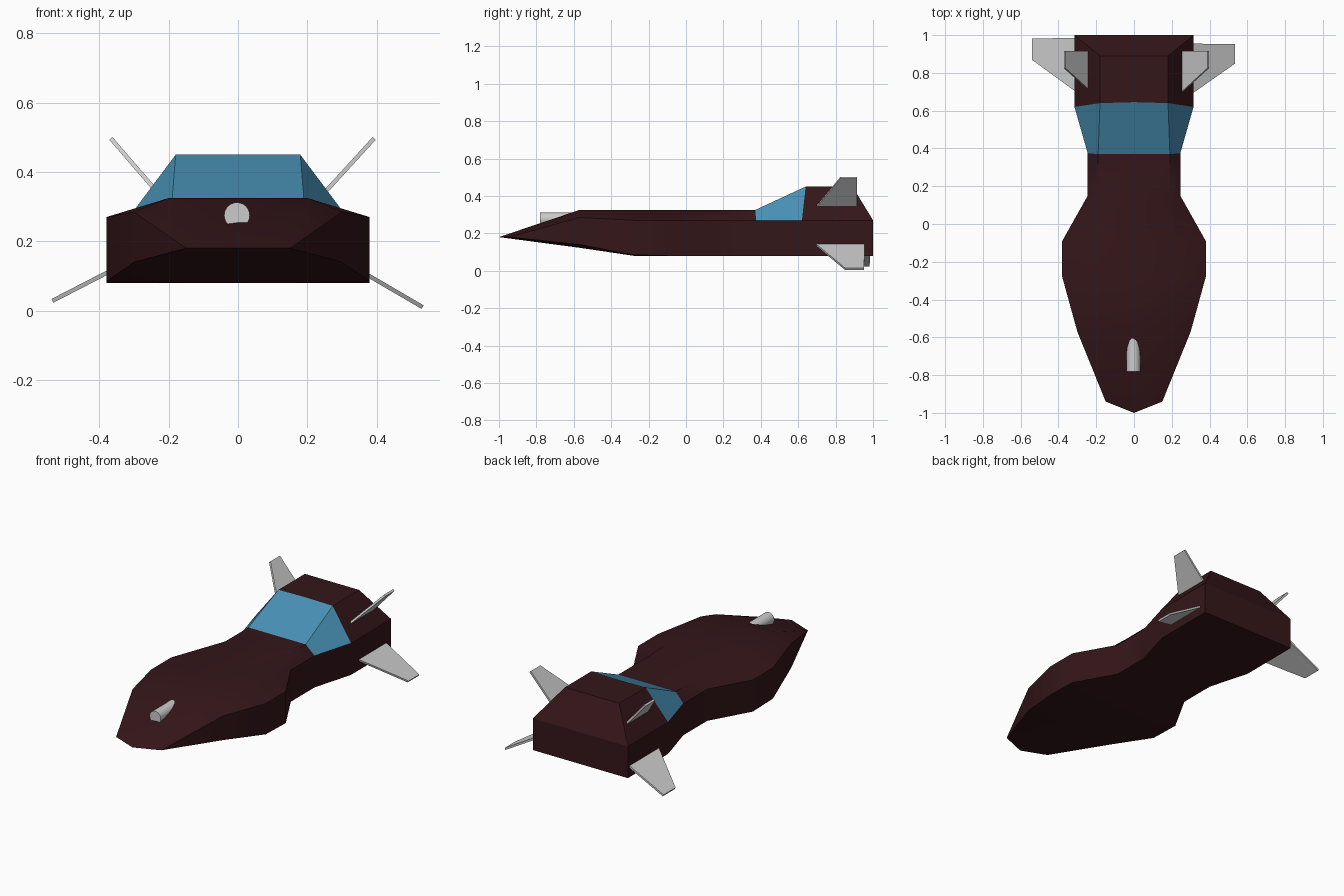
import bpy, bmesh, math
from mathutils import Vector

if "Cube" in bpy.data.objects:
    bpy.data.objects.remove(bpy.data.objects["Cube"])


def material(name, color):
    m = bpy.data.materials.new(name)
    m.diffuse_color = (*color, 1)
    m.use_nodes = True
    m.node_tree.nodes["Principled BSDF"].inputs["Base Color"].default_value = m.diffuse_color
    return m


def add_object(name, bm, mat=None, smooth=False):
    bmesh.ops.remove_doubles(bm, verts=bm.verts, dist=1e-4)
    bmesh.ops.recalc_face_normals(bm, faces=bm.faces)
    me = bpy.data.meshes.new(name)
    bm.to_mesh(me)
    bm.free()
    ob = bpy.data.objects.new(name, me)
    bpy.context.collection.objects.link(ob)
    if mat:
        me.materials.append(mat)
    if smooth:
        bpy.ops.object.select_all(action='DESELECT')
        ob.select_set(True)
        bpy.context.view_layer.objects.active = ob
        bpy.ops.object.shade_smooth_by_angle(angle=math.radians(30))
    return ob


# Hull stations: y centre, y top edge, y side, top half width, top z,
# side half width, shoulder z, side bottom z, belly z
STATIONS = [
    (-1.00, -0.94, -0.94, 0.15, 0.18, 0.15, 0.18, 0.18, 0.18),
    (-0.57, -0.57, -0.57, 0.20, 0.325, 0.30, 0.285, 0.14, 0.123),
    (-0.28, -0.28, -0.28, 0.20, 0.325, 0.38, 0.27, 0.085, 0.08),
    (-0.09, -0.09, -0.09, 0.20, 0.325, 0.38, 0.27, 0.08, 0.08),
    (0.15, 0.15, 0.15, 0.19, 0.325, 0.245, 0.27, 0.08, 0.08),
    (0.37, 0.37, 0.375, 0.19, 0.325, 0.245, 0.27, 0.08, 0.08),
    (0.645, 0.64, 0.62, 0.18, 0.45, 0.315, 0.27, 0.08, 0.08),
    (0.89, 0.89, 0.89, 0.18, 0.45, 0.315, 0.27, 0.08, 0.08),
    (1.00, 1.00, 1.00, 0.315, 0.27, 0.315, 0.27, 0.08, 0.08),
]
GLASS_SEGMENT = 5


def ring(s):
    yc, yt, ys, wt, zt, ws, zs, zb, zc = s
    half = [(wt, yt, zt), (ws, ys, zs), (ws, ys, zb), (0.15, yt, zc)]
    left = [(-x, y, z) for x, y, z in reversed(half)]
    return [(0, yc, zt)] + half + [(0, yc, zc)] + left


def loft(name, mat, keep, cap):
    bm = bmesh.new()
    rows = [[bm.verts.new(p) for p in ring(s)] for s in STATIONS]
    n = len(rows[0])
    for i in range(len(rows) - 1):
        for j in range(n):
            if keep(i, j):
                k = (j + 1) % n
                bm.faces.new((rows[i][j], rows[i][k], rows[i + 1][k], rows[i + 1][j]))
    if cap:
        bm.faces.new(rows[-1])
    bmesh.ops.dissolve_degenerate(bm, edges=bm.edges, dist=1e-4)
    bmesh.ops.delete(bm, geom=[v for v in bm.verts if not v.link_faces], context='VERTS')
    return add_object(name, bm, mat, True)


def is_glass(i, j):
    return i == GLASS_SEGMENT and j in (0, 1, 8, 9)


# Hull and canopy share one set of stations
loft("hull", material("dark_red", (0.035, 0.008, 0.010)),
     lambda i, j: not is_glass(i, j), True)
loft("canopy", material("blue_glass", (0.065, 0.28, 0.46)), is_glass, False)


# Tail fins: tapered thin plates
def fin(name, root, tip, root_y, tip_y, thick=0.012):
    bm = bmesh.new()
    d = Vector((tip[0] - root[0], 0, tip[1] - root[1])).normalized()
    normal = Vector((-d.z, 0, d.x)) * thick / 2
    outline = [(root, root_y[0]), (tip, tip_y[0]), (tip, tip_y[1]), (root, root_y[1])]
    sides = []
    for sign in (1, -1):
        sides.append([bm.verts.new(Vector((p[0], y, p[1])) + normal * sign)
                      for p, y in outline])
    bm.faces.new(sides[0])
    bm.faces.new(sides[1][::-1])
    for j in range(4):
        k = (j + 1) % 4
        bm.faces.new((sides[0][j], sides[1][j], sides[1][k], sides[0][k]))
    add_object(name, bm)


fin("upper_fin_right", (0.245, 0.335), (0.393, 0.497), (0.69, 0.915), (0.825, 0.915))
fin("upper_fin_left", (-0.24, 0.35), (-0.367, 0.497), (0.71, 0.915), (0.825, 0.915))
fin("lower_fin_right", (0.305, 0.143), (0.533, 0.010), (0.69, 0.955), (0.85, 0.952))
fin("lower_fin_left", (-0.305, 0.147), (-0.536, 0.028), (0.70, 0.985), (0.868, 0.982))

# Nose scoop: a horizontal cylinder half sunk in the sloping nose
bm = bmesh.new()
bmesh.ops.create_cone(bm, cap_ends=True, segments=32, radius1=0.037, radius2=0.037, depth=0.19)
scoop = add_object("nose_scoop", bm, None, True)
scoop.rotation_euler = (math.pi / 2, 0, 0)
scoop.location = (-0.003, -0.685, 0.275)
